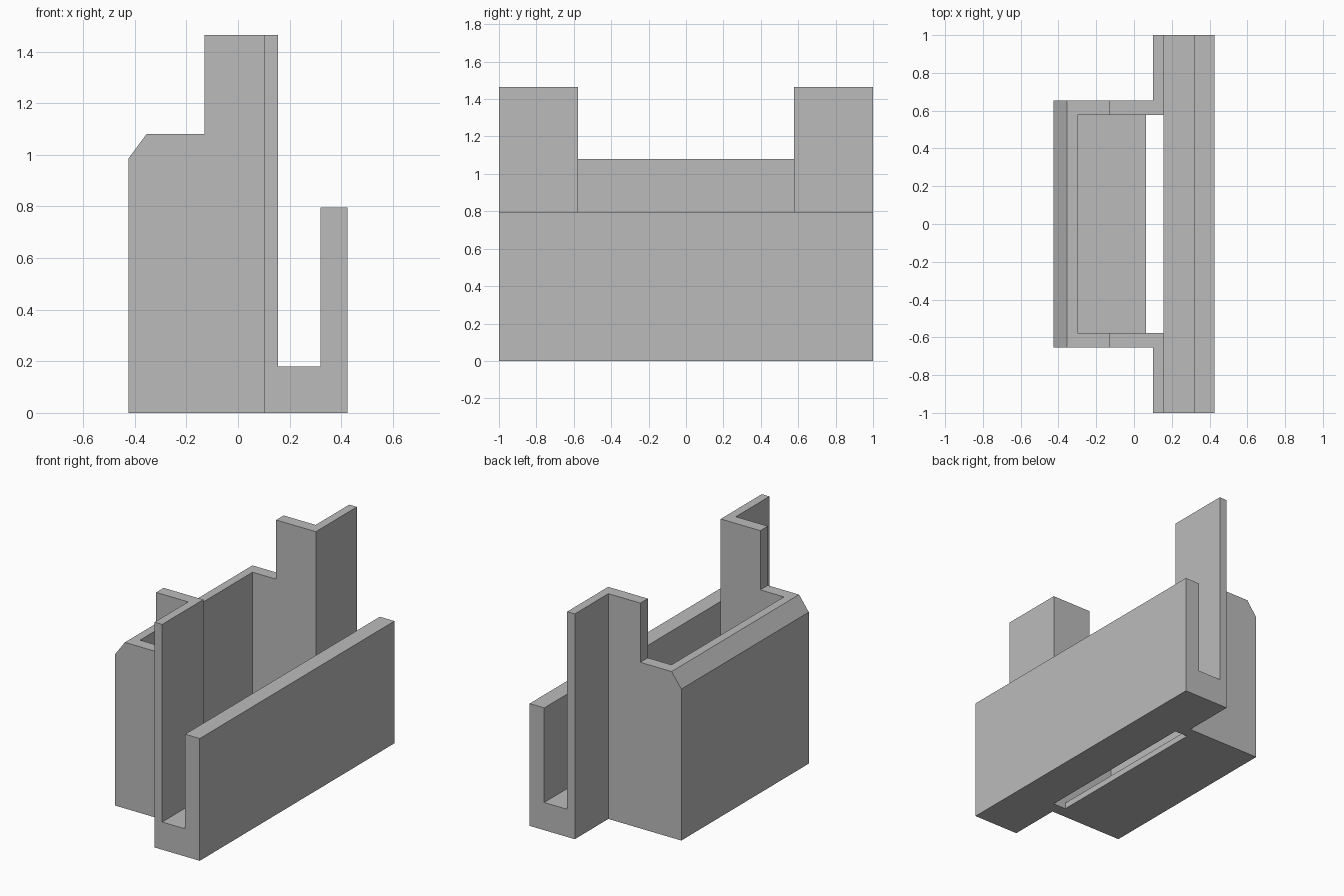
import bpy
import bmesh

cube = bpy.data.objects.get("Cube")
if cube:
    bpy.data.objects.remove(cube, do_unlink=True)

grey = bpy.data.materials.new("plain grey")
grey.use_nodes = True
grey.diffuse_color = (0.5, 0.5, 0.5, 1)
grey.node_tree.nodes["Principled BSDF"].inputs["Base Color"].default_value = (0.5, 0.5, 0.5, 1)


def extrude_profile(name, points, half_width):
    """Extrude an x-z outline symmetrically along y."""
    bm = bmesh.new()
    face = bm.faces.new([bm.verts.new((x, -half_width, z)) for x, z in points])
    result = bmesh.ops.extrude_face_region(bm, geom=[face])
    verts = [v for v in result["geom"] if isinstance(v, bmesh.types.BMVert)]
    bmesh.ops.translate(bm, verts=verts, vec=(0, 2 * half_width, 0))
    bmesh.ops.recalc_face_normals(bm, faces=bm.faces)
    mesh = bpy.data.meshes.new(name)
    bm.to_mesh(mesh)
    bm.free()
    mesh.materials.append(grey)
    obj = bpy.data.objects.new(name, mesh)
    bpy.context.collection.objects.link(obj)
    return obj


def combine(target, other, operation):
    """Apply a boolean and discard the helper."""
    mod = target.modifiers.new(operation.lower(), "BOOLEAN")
    mod.operation = operation
    mod.solver = "EXACT"
    mod.object = other
    bpy.context.view_layer.objects.active = target
    bpy.ops.object.modifier_apply(modifier=mod.name)
    bpy.data.objects.remove(other, do_unlink=True)


# Long channel with a tall back wall and a low lip
holder = extrude_profile("channel_holder", [
    (0.10, 0), (0.425, 0), (0.425, 0.795), (0.32, 0.795),
    (0.32, 0.18), (0.155, 0.18), (0.155, 1.465), (0.10, 1.465)], 1.0)

# Box behind the channel, with stepped sides and a chamfered rear edge
box = extrude_profile("rear_box", [
    (-0.425, 0), (0.13, 0), (0.13, 1.465), (-0.13, 1.465),
    (-0.13, 1.08), (-0.355, 1.08), (-0.425, 0.985)], 0.655)
combine(holder, box, "UNION")

# Open cavity above a thin floor, with a slot through the bottom
cavity = extrude_profile("cavity_cutter", [
    (0.063, -0.1), (0.155, -0.1), (0.155, 0.18), (0.2, 0.3), (0.2, 1.6),
    (-0.30, 1.6), (-0.30, 0.04), (0.063, 0.04)], 0.578)
combine(holder, cavity, "DIFFERENCE")
